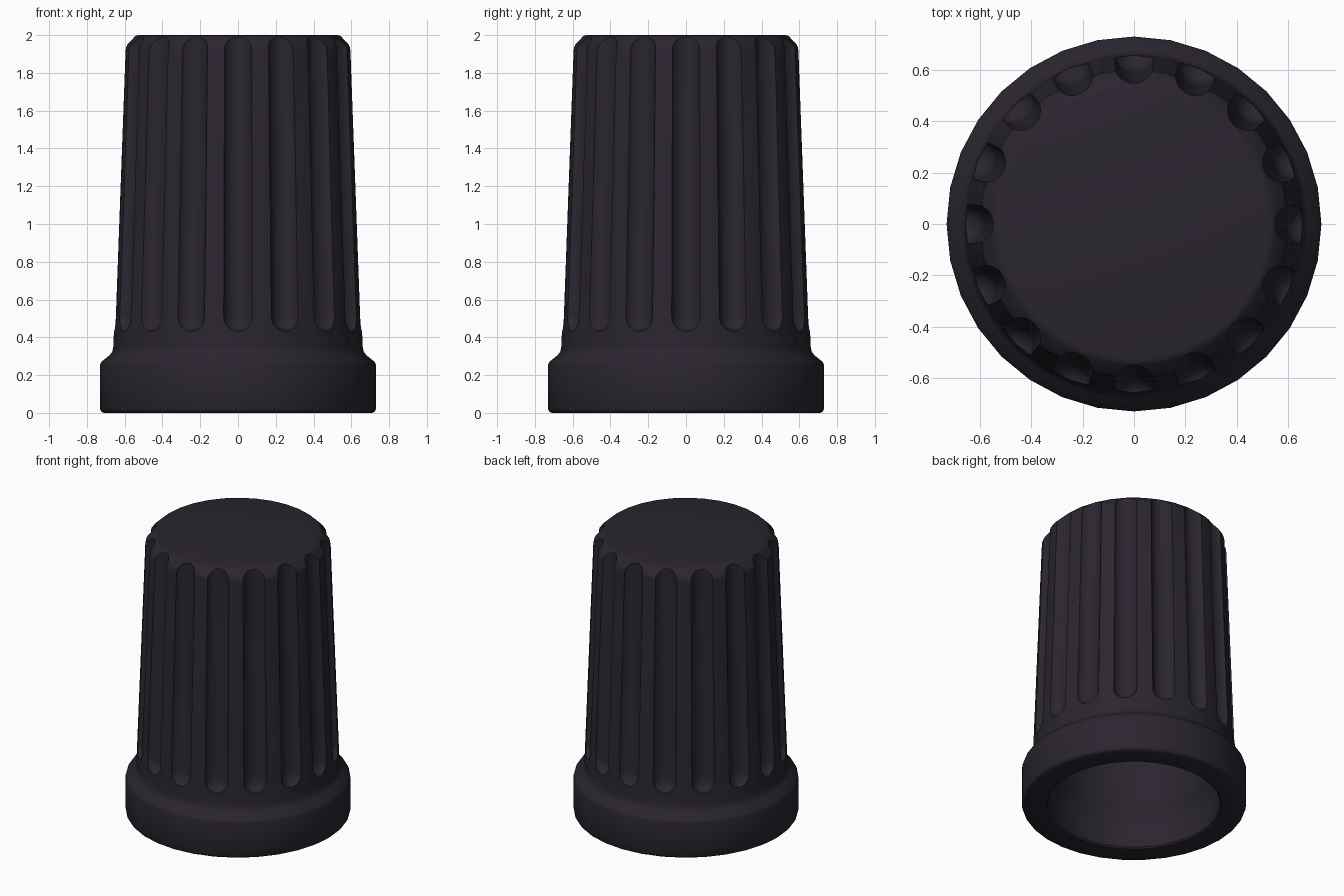
import bpy, bmesh, math
from mathutils import Vector

if "Cube" in bpy.data.objects:
    bpy.data.objects.remove(bpy.data.objects["Cube"])

SIDES, FLUTES = 32, 16


def finish(bm, name):
    bmesh.ops.recalc_face_normals(bm, faces=bm.faces[:])
    mesh = bpy.data.meshes.new(name)
    bm.to_mesh(mesh)
    bm.free()
    obj = bpy.data.objects.new(name, mesh)
    bpy.context.collection.objects.link(obj)
    return obj


def bridge(bm, rings):
    # skin consecutive rings and cap both ends
    n = len(rings[0])
    for a, b in zip(rings, rings[1:]):
        for i in range(n):
            j = (i + 1) % n
            bm.faces.new((a[i], a[j], b[j], b[i]))
    bm.faces.new(rings[0])
    bm.faces.new(rings[-1])


def ring(bm, centre, radius, n):
    return [bm.verts.new(centre + Vector((radius * math.cos(2 * math.pi * i / n),
                                          radius * math.sin(2 * math.pi * i / n), 0)))
            for i in range(n)]


# Hollow knob: profile from the inner ceiling, down the bore, up the outside
profile = [(0.46, 1.85), (0.51, 0.32), (0.52, 0.29), (0.555, 0.2), (0.56, 0.17),
           (0.56, 0.01), (0.57, 0.0),
           (0.71, 0.0), (0.724, 0.007), (0.73, 0.02), (0.73, 0.255), (0.724, 0.27),
           (0.68, 0.305), (0.665, 0.325), (0.66, 0.35), (0.602, 1.92), (0.598, 1.94),
           (0.588, 1.955), (0.55, 1.99), (0.54, 1.997), (0.525, 2.0)]
bm = bmesh.new()
bridge(bm, [ring(bm, Vector((0, 0, z)), r, SIDES) for r, z in profile])
knob = finish(bm, "fluted_knob")

# Grip flutes: round-bottomed leaning rods cut from the body
bm = bmesh.new()
R, z0 = 0.08, 0.51
for k in range(FLUTES):
    a = 2 * math.pi * k / FLUTES
    out = Vector((math.cos(a), math.sin(a), 0))
    low, high = out * 0.671 + Vector((0, 0, z0)), out * 0.625 + Vector((0, 0, 2.1))
    rings = []
    for s in range(1, 6):
        t = math.pi / 2 * s / 6
        rings.append(ring(bm, low - Vector((0, 0, R * math.cos(t))), R * math.sin(t), 24))
    rings += [ring(bm, low, R, 24), ring(bm, high, R, 24)]
    bridge(bm, rings)
cutter = finish(bm, "flute_cutter")
cutter.hide_render = True

cut = knob.modifiers.new("flutes", 'BOOLEAN')
cut.operation = 'DIFFERENCE'
cut.solver = 'EXACT'
cut.object = cutter
bpy.context.view_layer.objects.active = knob
bpy.ops.object.select_all(action='DESELECT')
knob.select_set(True)
bpy.ops.object.modifier_apply(modifier=cut.name)
bpy.data.objects.remove(cutter)

# Dark plastic, smooth shaded
mat = bpy.data.materials.new("dark_plastic")
mat.diffuse_color = (0.023, 0.018, 0.028, 1)
mat.use_nodes = True
mat.node_tree.nodes["Principled BSDF"].inputs["Base Color"].default_value = mat.diffuse_color
knob.data.materials.clear()
knob.data.materials.append(mat)
bpy.ops.object.shade_smooth_by_angle(angle=math.radians(40))
